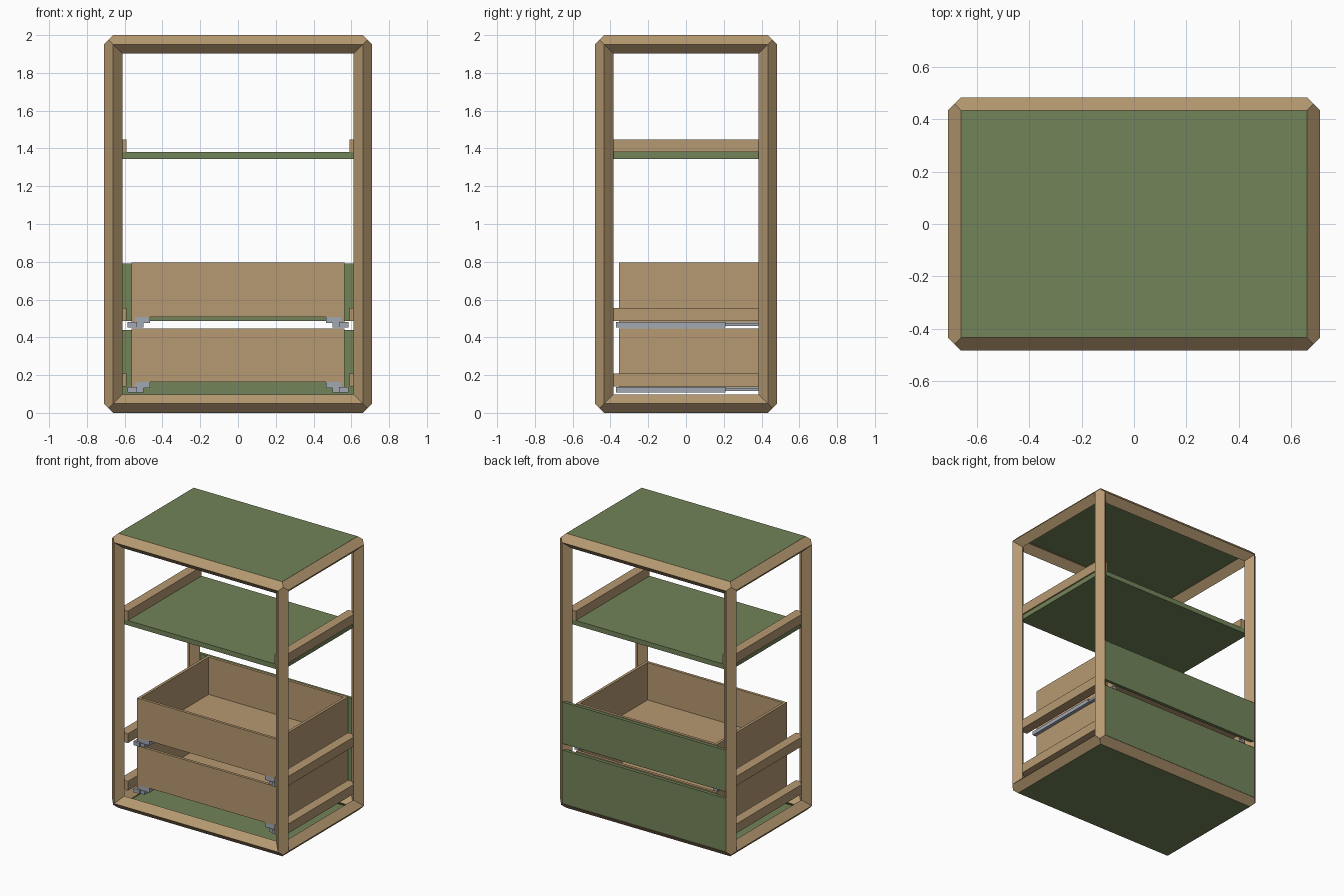
import bpy, bmesh
from itertools import product
from mathutils import Vector

if "Cube" in bpy.data.objects:
    bpy.data.objects.remove(bpy.data.objects["Cube"])


def material(name, rgb):
    m = bpy.data.materials.new(name)
    m.diffuse_color = (*rgb, 1)
    m.use_nodes = True
    m.node_tree.nodes["Principled BSDF"].inputs["Base Color"].default_value = m.diffuse_color
    return m


wood = material("wood", (0.47, 0.32, 0.165))
green = material("green_board", (0.17, 0.23, 0.10))
metal = material("metal", (0.36, 0.39, 0.45))


def finish(name, bm, mat):
    bmesh.ops.recalc_face_normals(bm, faces=bm.faces)
    me = bpy.data.meshes.new(name)
    bm.to_mesh(me)
    bm.free()
    me.materials.append(mat)
    ob = bpy.data.objects.new(name, me)
    bpy.context.collection.objects.link(ob)
    return ob


def box(name, x, y, z, mat):
    """Box from (min, max) ranges on each axis."""
    bm = bmesh.new()
    bmesh.ops.create_cube(bm, size=1)
    for v in bm.verts:
        v.co = Vector([(r[0] + r[1]) / 2 + c * (r[1] - r[0]) for r, c in zip((x, y, z), v.co)])
    return finish(name, bm, mat)


def sides(name, x, y, z, mat):
    """The same box on the right and mirrored to the left."""
    box("right_" + name, x, y, z, mat)
    box("left_" + name, (-x[1], -x[0]), y, z, mat)


# Frame: bars turned 45 degrees, mitred three ways at each corner
HALF = (0.71, 0.483, 1.0)
D = 0.049
PROFILE = [(0, -D), (-D / 2, -D / 2), (-D, 0), (-2 * D, -D), (-1.5 * D, -1.5 * D), (-D, -2 * D)]


def frame_bar(name, axis, s1, s2):
    a, b = [i for i in range(3) if i != axis]
    bm = bmesh.new()
    rings = []
    for end in (-1, 1):
        ring = []
        for u, v in PROFILE:
            co = Vector((0, 0, 1.0))
            co[a] += s1 * (HALF[a] + u)
            co[b] += s2 * (HALF[b] + v)
            co[axis] += end * (HALF[axis] + min(u, v))
            ring.append(bm.verts.new(co - (Vector((0, 0, 0)))))
        rings.append(ring)
    for i in range(6):
        j = (i + 1) % 6
        bm.faces.new((rings[0][i], rings[0][j], rings[1][j], rings[1][i]))
    # mitre faces, two per end
    for r in rings:
        bm.faces.new((r[1], r[2], r[3], r[4]))
        bm.faces.new((r[4], r[5], r[0], r[1]))
    finish(name, bm, wood)


for axis, label in enumerate(("cross_rail", "depth_rail", "post")):
    for s1, s2 in product((-1, 1), repeat=2):
        frame_bar(f"{label}_{s1}_{s2}", axis, s1, s2)

# Top and bottom boards, flush with the frame ridges
PX, PY = (-0.66, 0.66), (-0.434, 0.434)
box("top_board", PX, PY, (1.98, 2.0), green)
box("bottom_board", PX, PY, (0.0, 0.02), green)

# Middle shelf hanging under its bars
box("shelf", (-0.65, 0.65), (-0.425, 0.425), (1.345, 1.38), green)

# Side bars carrying the shelf and drawers
for name, z in (("shelf_bar", 1.38), ("upper_drawer_bar", 0.486), ("lower_drawer_bar", 0.14)):
    sides(name, (0.59, 0.66), (-0.425, 0.425), (z, z + 0.068), wood)


# Drawers, opening to the back with a green front panel there
def drawer(tag, z0, top, panel):
    y0, y1 = -0.355, 0.46
    sides(tag + "_drawer_side", (0.545, 0.565), (y0, y1), (z0, top), wood)
    floor = (z0 + 0.03, z0 + 0.045)
    box(tag + "_drawer_floor", (-0.55, 0.55), (y0, y1), floor, wood)
    for name, y in (("end", (y0, y0 + 0.02)), ("inner_front", (y1 - 0.02, y1))):
        box(f"{tag}_drawer_{name}", (-0.545, 0.545), y, (floor[1], top), wood)
    box(tag + "_drawer_panel", PX, (0.46, 0.483), panel, green)
    # slides and locking clips
    s = z0 - 0.025
    sides(tag + "_slide", (0.535, 0.585), (-0.37, 0.21), (s, s + 0.027), metal)
    sides(tag + "_slide_runner", (0.54, 0.575), (0.21, 0.46), (s + 0.006, s + 0.022), metal)
    sides(tag + "_clip", (0.465, 0.545), (-0.355, -0.265), (s + 0.022, z0 + 0.03), metal)
    sides(tag + "_clip_tab", (0.50, 0.545), (-0.36, -0.265), (s, s + 0.024), metal)


drawer("upper", 0.478, 0.795, (0.487, 0.79))
drawer("lower", 0.134, 0.448, (0.05, 0.44))
